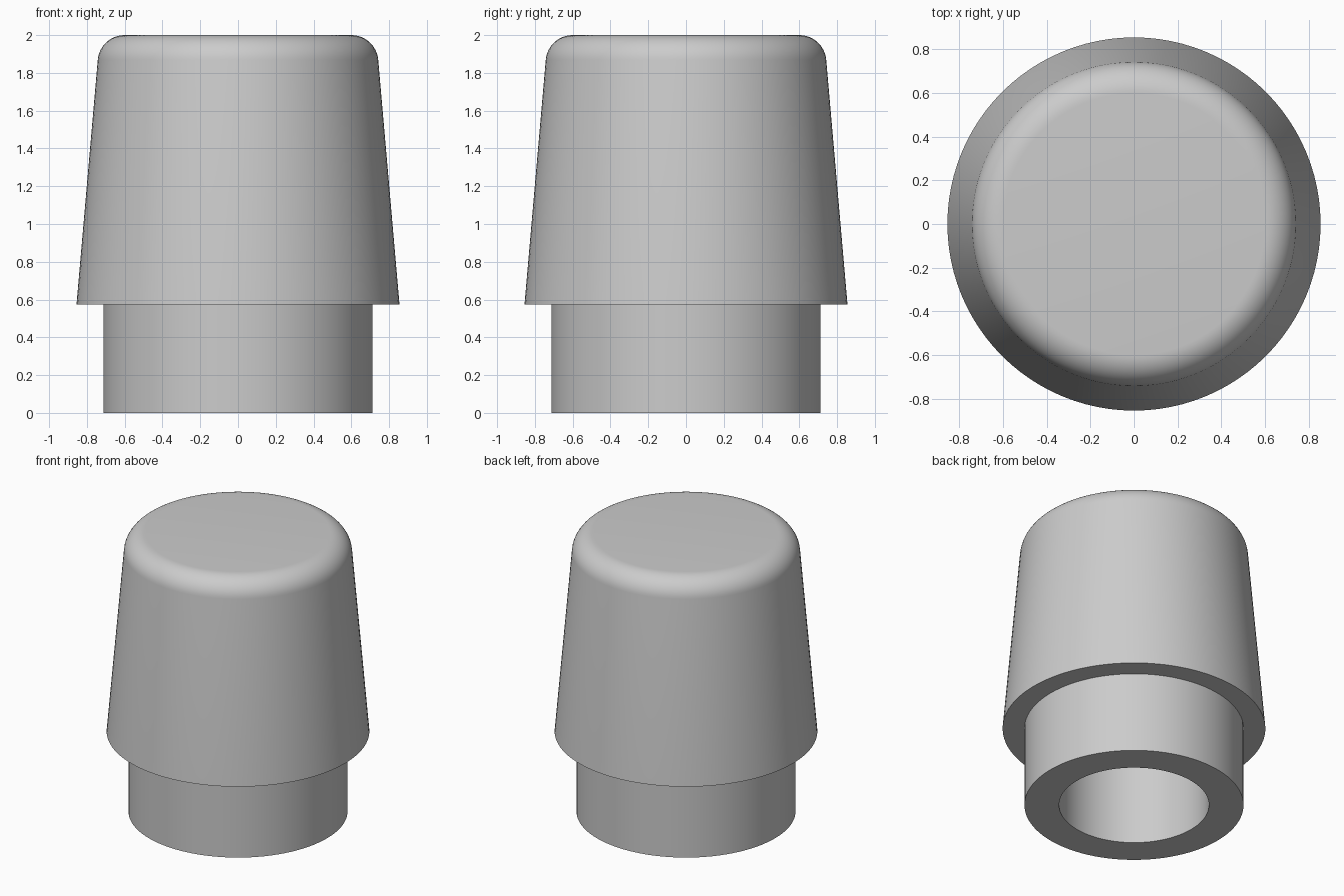
import bpy, bmesh, math

cube = bpy.data.objects.get("Cube")
if cube:
    bpy.data.objects.remove(cube, do_unlink=True)

SEGMENTS = 96

# Plain grey rubber
grey = bpy.data.materials.new("grey")
grey.use_nodes = True
colour = (0.6, 0.6, 0.6, 1)
grey.diffuse_color = colour
grey.node_tree.nodes["Principled BSDF"].inputs["Base Color"].default_value = colour


def lathe(name, profile):
    """Spin an (r, z) profile around the z axis into a smooth-shaded solid."""
    bm = bmesh.new()
    verts = [bm.verts.new((r, 0, z)) for r, z in profile]
    edges = [bm.edges.new(pair) for pair in zip(verts, verts[1:])]
    bmesh.ops.spin(bm, geom=verts + edges, axis=(0, 0, 1), cent=(0, 0, 0),
                   angle=math.tau, steps=SEGMENTS, use_merge=True)
    bmesh.ops.remove_doubles(bm, verts=bm.verts, dist=1e-5)
    bmesh.ops.recalc_face_normals(bm, faces=bm.faces)
    mesh = bpy.data.meshes.new(name)
    bm.to_mesh(mesh)
    bm.free()
    obj = bpy.data.objects.new(name, mesh)
    bpy.context.collection.objects.link(obj)
    mesh.materials.append(grey)
    bpy.ops.object.select_all(action='DESELECT')
    obj.select_set(True)
    bpy.context.view_layer.objects.active = obj
    bpy.ops.object.shade_smooth_by_angle(angle=math.radians(30))
    return obj


# Rounded shoulder, tangent to the five degree taper of the cap
fillet, flat_radius, height, taper = 0.143, 0.6, 2.0, 5
shoulder = []
for i in range(13):
    a = math.radians(taper + (90 - taper) * i / 12)
    shoulder.append((flat_radius + fillet * math.cos(a),
                     height - fillet + fillet * math.sin(a)))

# Blind bore, straight neck, overhanging tapered cap, closed flat top
bore = [(0, 1.43), (0.488, 1.43), (0.488, 0)]
neck = [(0.713, 0), (0.713, 0.575)]
lathe("tapered_cap_with_hollow_neck",
      bore + neck + [(0.855, 0.575)] + shoulder + [(0, height)])
